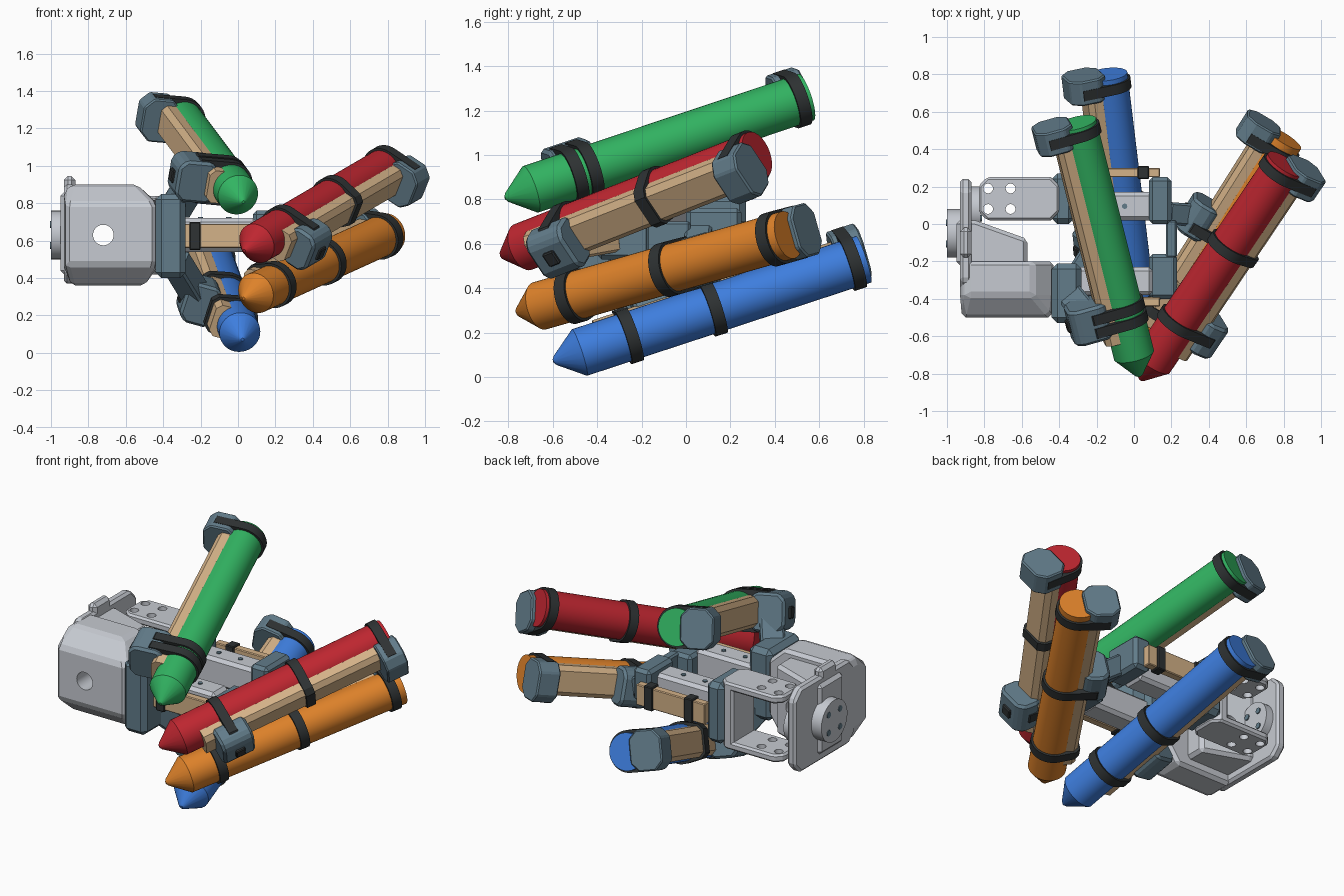
import bpy, bmesh, math
from mathutils import Vector, Matrix

cube = bpy.data.objects.get("Cube")
if cube:
    bpy.data.objects.remove(cube, do_unlink=True)


def material(name, rgb):
    lin = [(c / 255 / 12.92) if c < 11 else ((c / 255 + 0.055) / 1.055) ** 2.4 for c in rgb]
    m = bpy.data.materials.new(name)
    m.use_nodes = True
    m.diffuse_color = (*lin, 1)
    m.node_tree.nodes["Principled BSDF"].inputs["Base Color"].default_value = (*lin, 1)
    return m


GREEN = material("green", (50, 180, 98))
RED = material("red", (190, 38, 48))
ORANGE = material("orange", (222, 130, 42))
BLUE = material("blue", (62, 126, 222))
TAN = material("tan wood", (212, 178, 136))
SLATE = material("slate", (98, 124, 138))
GREY = material("light grey", (198, 202, 209))
BLACK = material("black", (46, 50, 51))


def finish(name, bm, mat, matrix=None, bevel=0, smooth=False):
    bmesh.ops.recalc_face_normals(bm, faces=bm.faces)
    mesh = bpy.data.meshes.new(name)
    bm.to_mesh(mesh)
    bm.free()
    ob = bpy.data.objects.new(name, mesh)
    bpy.context.collection.objects.link(ob)
    mesh.materials.append(mat)
    if matrix:
        ob.matrix_world = matrix
    if bevel:
        ob.modifiers.new("bevel", 'BEVEL').width = bevel
    if smooth:
        bpy.ops.object.select_all(action='DESELECT')
        ob.select_set(True)
        bpy.context.view_layer.objects.active = ob
        bpy.ops.object.shade_smooth_by_angle(angle=math.radians(30))
    return ob


def hull(name, points, mat, matrix=None, bevel=0, smooth=False):
    bm = bmesh.new()
    for p in points:
        bm.verts.new(p)
    bmesh.ops.convex_hull(bm, input=bm.verts)
    bmesh.ops.dissolve_limit(bm, angle_limit=0.02, verts=bm.verts, edges=bm.edges)
    return finish(name, bm, mat, matrix, bevel, smooth)


def prism(name, profile, low, high, mat, matrix=None, bevel=0, smooth=False):
    """Convex profile extruded along local z."""
    points = [(x, y, z) for x, y in profile for z in (low, high)]
    return hull(name, points, mat, matrix, bevel, smooth)


def box(name, x, y, z, mat, bevel=0.012, matrix=None):
    return prism(name, [(a, b) for a in x for b in y], z[0], z[1], mat, matrix, bevel)


def octagon(x0, x1, half, c):
    """Rectangle with cut corners, symmetric in y."""
    return [(x, s * y) for s in (-1, 1)
            for x, y in ((x0, half - c), (x0 + c, half), (x1 - c, half), (x1, half - c))]


def circle(r):
    return [(r * math.cos(a), r * math.sin(a)) for a in (2 * math.pi * i / 40 for i in range(40))]


def cylinder(name, centre, axis, radius, depth, mat):
    rot = Vector(axis).to_track_quat('Z', 'Y').to_matrix().to_4x4()
    return prism(name, circle(radius), -depth / 2, depth / 2, mat,
                 Matrix.Translation(centre) @ rot, smooth=True)


def strut(name, a, b, w, h, mat):
    a, b = Vector(a), Vector(b)
    rot = (b - a).to_track_quat('Z', 'Y').to_matrix().to_4x4()
    return box(name, (-w / 2, w / 2), (-h / 2, h / 2), (0, (b - a).length), mat,
               matrix=Matrix.Translation(a) @ rot)


def cut(targets, cutter):
    cutter.hide_render = True
    cutter.hide_set(True)
    for t in targets:
        mod = t.modifiers.new("hole", 'BOOLEAN')
        mod.object = cutter
        mod.operation = 'DIFFERENCE'
        mod.solver = 'EXACT'


R = 0.11


def finger(label, front, back, side, mat, bands, clip_at, reach):
    """Pointed tube with a rail on one side, straps and clamps."""
    front, back, u = Vector(front), Vector(back), Vector(side)
    axis = back - front
    length = axis.length
    w = axis.normalized()
    u = (u - w * u.dot(w)).normalized()
    v = w.cross(u)
    m = Matrix((u, v, w)).transposed().to_4x4()
    m.translation = front

    # tube with conical nose
    tube = [(x, y, z) for r, z in ((0.008, -0.125), (0.022, -0.115), (R, 0), (R, length))
            for x, y in circle(r)]
    hull(label + "_tube", tube, mat, m, smooth=True)

    # wooden rail
    rail = octagon(0.03, 0.14, 0.09, 0.028)
    prism(label + "_rail", rail, length * 0.08, length * 0.98, TAN, m)

    # straps wrapped round tube and rail, or round a clamp
    for t in bands:
        z = t * length
        clamped = t > 0.9 or abs(t - clip_at) < 0.05
        outer = octagon(0.04, 0.225, 0.122, 0.05) if clamped else octagon(0.02, 0.153, 0.1, 0.03)
        prism(label + "_strap", circle(R + 0.013) + outer, z - 0.028, z + 0.028, BLACK, m, smooth=True)

    # rear and front clamps
    prism(label + "_rear_clamp", octagon(0.03, 0.235, 0.12, 0.05), length - 0.11, length + 0.025, SLATE, m, 0.008)
    z = clip_at * length
    prism(label + "_clamp", octagon(0.08, reach, 0.115, 0.04), z - 0.1, z + 0.1, SLATE, m, 0.015)
    box(label + "_clamp_screw", (0.2, reach + 0.015), (-0.035, 0.035), (z - 0.03, z + 0.03), BLACK, 0.006, m)
    return m @ Vector((0.18, 0, z))


green_c = finger("upper_thumb", (0.0, -0.70, 0.845), (-0.31, 0.54, 1.26), (-0.93, -0.27, 0.08),
                 GREEN, (0.155, 0.21, 0.965), 0.19, 0.3)
blue_c = finger("lower_thumb", (0.01, -0.48, 0.11), (-0.145, 0.80, 0.53), (-0.93, -0.2, 0.25),
                BLUE, (0.175, 0.47, 0.96), 0.3, 0.28)
red_c = finger("upper_finger", (0.10, -0.735, 0.585), (0.81, 0.32, 1.0), (0.75, -0.33, -0.52),
               RED, (0.2, 0.58, 0.965), 0.2, 0.25)
orange_c = finger("lower_finger", (0.095, -0.66, 0.32), (0.80, 0.46, 0.64), (-0.8, 0.55, 0.15),
                  ORANGE, (0.14, 0.52, 0.95), 0.55, 0.245)

# motor housing: chamfered front face blending into a full section
section = [(-0.93, 0.46), (-0.89, 0.36), (-0.5, 0.36), (-0.43, 0.46), (-0.43, 0.8),
           (-0.54, 0.9), (-0.89, 0.9), (-0.93, 0.86)]
housing_points = [(x, y, z) for x, z in section for y in (-0.38, -0.2)]
housing_points += [(x, -0.5, z) for x in (-0.92, -0.44) for z in (0.47, 0.8)]
housing = hull("motor_housing", housing_points, GREY, bevel=0.02)
shoulder_shape = [(-0.95, -0.22), (-0.57, -0.22), (-0.57, -0.08), (-0.85, 0.02), (-0.95, 0.02)]
shoulder = prism("housing_shoulder", shoulder_shape, 0.42, 0.86, GREY, bevel=0.02)
cut((housing, shoulder), cylinder("housing_bore_cutter", (-0.72, -0.25, 0.63), (0, 1, 0), 0.055, 0.9, GREY))

# side plate and hubs
plate_turn = Matrix.Translation((-0.93, -0.06, 0.63)) @ Matrix.Rotation(math.radians(90), 4, 'Y')
prism("side_plate", octagon(-0.27, 0.26, 0.3, 0.06), 0, 0.06, GREY, plate_turn, 0.015)
box("plate_knob", (-0.93, -0.87), (-0.18, -0.02), (0.8, 0.945), GREY, 0.02)
cylinder("outer_hub", (-0.965, -0.05, 0.63), (1, 0, 0), 0.13, 0.07, GREY)
cylinder("inner_hub", (-0.85, 0.08, 0.63), (1, 0, 0), 0.12, 0.06, GREY)
for x, y, r in ((-0.818, 0.08, 0.07), (-1.0, -0.05, 0.08)):
    for i in range(4):
        a = math.pi / 4 + i * math.pi / 2
        cylinder("hub_screw", (x, y + r * math.cos(a), 0.63 + r * math.sin(a)),
                 (1, 0, 0), 0.018, 0.008, SLATE)

# yoke bracket with drilled flanges
yoke_turn = Matrix.Translation((-0.43, 0.135, 0)) @ Matrix.Rotation(math.pi, 4, 'Z')
flanges = [prism("yoke_flange", octagon(-0.03, 0.4, 0.115, 0.045), z, z + 0.05, GREY, yoke_turn, 0.012)
           for z in (0.42, 0.79)]
box("yoke_wall", (-0.5, -0.43), (0.02, 0.25), (0.42, 0.84), GREY, 0.015)
for x in (-0.78, -0.66):
    for y in (0.08, 0.19):
        cut(flanges, cylinder("flange_hole_cutter", (x, y, 0.63), (0, 0, 1), 0.026, 0.6, GREY))

# palm: mounts, beams and wooden slats
box("front_mount", (-0.44, -0.28), (-0.53, -0.21), (0.4, 0.85), SLATE, 0.03)
box("rear_mount", (-0.44, -0.32), (0.0, 0.27), (0.44, 0.82), SLATE, 0.03)
for y in (-0.38, 0.02):
    box("palm_beam", (-0.43, 0.1), (y, y + 0.15), (0.54, 0.72), GREY, 0.02)
    for x in (-0.2, -0.05):
        cylinder("beam_screw", (x, y + 0.075, 0.722), (0, 0, 1), 0.014, 0.008, SLATE)
for y in (-0.44, 0.25):
    box("palm_slat", (-0.34, 0.14), (y, y + 0.05), (0.56, 0.69), TAN, 0.005)
    box("slat_strap", (-0.26, -0.2), (y - 0.01, y + 0.06), (0.55, 0.7), BLACK, 0.005)
box("rear_slat_strap", (0.02, 0.08), (0.24, 0.31), (0.55, 0.7), BLACK, 0.005)

# knuckle brackets
box("rear_knuckle", (0.08, 0.2), (0.0, 0.25), (0.55, 0.76), SLATE, 0.02)
box("front_knuckle", (0.08, 0.23), (-0.4, -0.16), (0.53, 0.7), SLATE, 0.02)
box("knuckle_joiner", (0.17, 0.23), (-0.18, 0.02), (0.56, 0.7), SLATE, 0.01)

# arms from palm to clamps
strut("upper_thumb_arm", (-0.34, -0.38, 0.76), green_c, 0.14, 0.13, SLATE)
strut("lower_thumb_arm", (-0.34, -0.34, 0.5), blue_c, 0.13, 0.13, SLATE)
strut("upper_finger_arm", (0.19, -0.32, 0.62), red_c, 0.09, 0.11, TAN)
strut("lower_finger_arm", (0.16, 0.06, 0.64), orange_c, 0.12, 0.12, SLATE)
